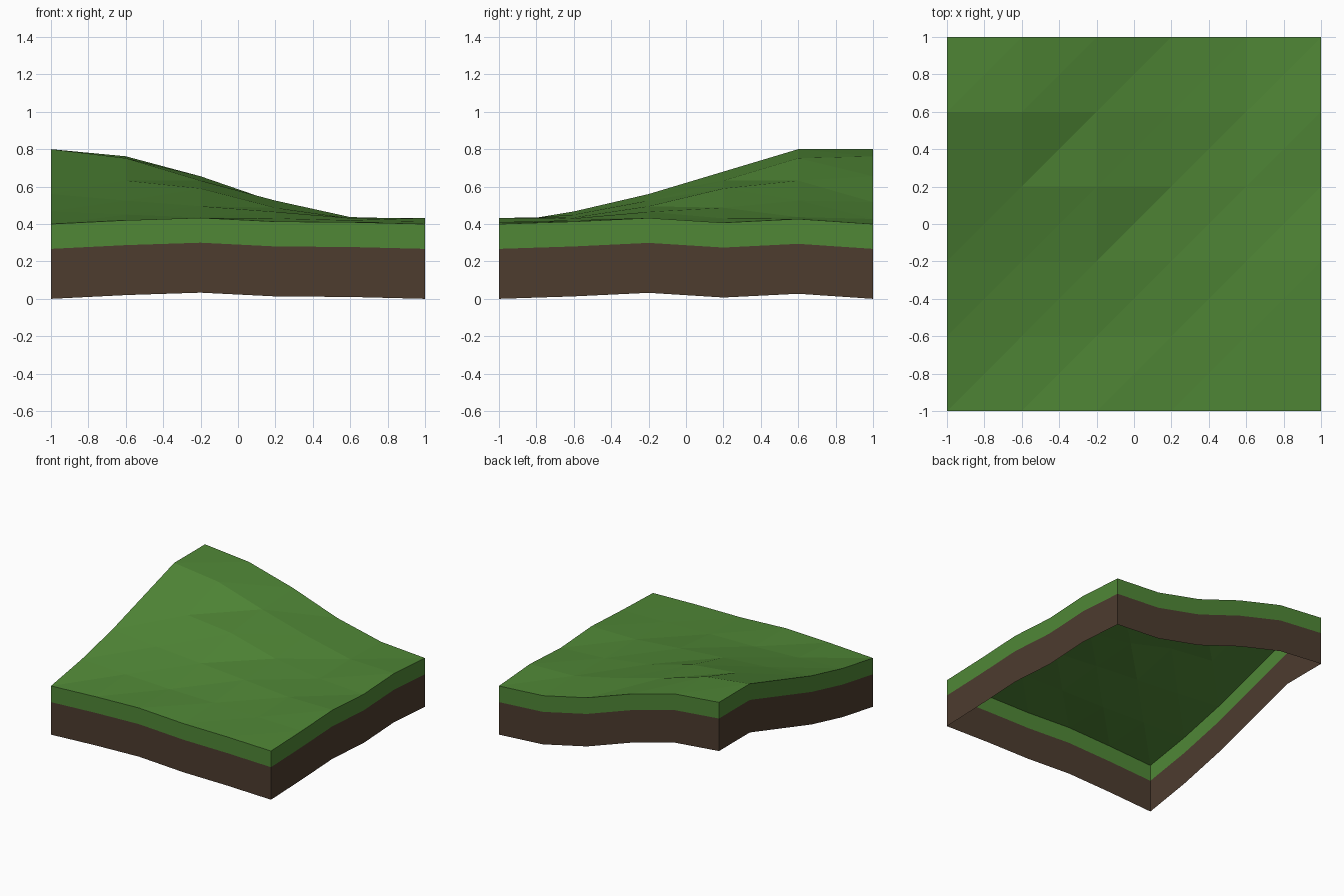
import bpy, bmesh

if "Cube" in bpy.data.objects:
    bpy.data.objects.remove(bpy.data.objects["Cube"])

# Heights of the terrain grid: rows run front to back, columns left to right
HEIGHTS = [
    [0.40, 0.42, 0.433, 0.413, 0.41, 0.40],
    [0.467, 0.45, 0.435, 0.43, 0.42, 0.413],
    [0.56, 0.525, 0.495, 0.465, 0.432, 0.432],
    [0.68, 0.632, 0.59, 0.487, 0.43, 0.407],
    [0.80, 0.752, 0.632, 0.525, 0.437, 0.427],
    [0.80, 0.762, 0.655, 0.517, 0.427, 0.40],
]
N = 6
GRASS_DEPTH, TOTAL_DEPTH = 0.133, 0.40


def material(name, color):
    mat = bpy.data.materials.new(name)
    mat.diffuse_color = (*color, 1)
    mat.use_nodes = True
    mat.node_tree.nodes["Principled BSDF"].inputs["Base Color"].default_value = mat.diffuse_color
    return mat


def make_object(name, bm, mat):
    mesh = bpy.data.meshes.new(name)
    bm.to_mesh(mesh)
    bm.free()
    mesh.materials.append(mat)
    bpy.context.collection.objects.link(bpy.data.objects.new(name, mesh))


def point(i, j, drop=0.0):
    return (-1 + 0.4 * i, -1 + 0.4 * j, HEIGHTS[j][i] - drop)


# Border loop, counter-clockwise from the front left corner
m = N - 1
border = ([(i, 0) for i in range(m)] + [(m, j) for j in range(m)]
          + [(m - i, m) for i in range(m)] + [(0, m - j) for j in range(m)])


def add_skirt(bm, top, bottom):
    """Wall following the border, between two depths below the surface."""
    hi = [bm.verts.new(point(i, j, top)) for i, j in border]
    lo = [bm.verts.new(point(i, j, bottom)) for i, j in border]
    for k in range(len(border)):
        n = (k + 1) % len(border)
        bm.faces.new((lo[k], lo[n], hi[n], hi[k]))


green = material("grass green", (0.080, 0.242, 0.037))
brown = material("soil brown", (0.074, 0.045, 0.028))

# Grass: triangulated surface plus its edge band
bm = bmesh.new()
grid = [[bm.verts.new(point(i, j)) for i in range(N)] for j in range(N)]
for j in range(m):
    for i in range(m):
        a, b = grid[j][i], grid[j][i + 1]
        c, d = grid[j + 1][i + 1], grid[j + 1][i]
        bm.faces.new((a, b, c))
        bm.faces.new((a, c, d))
add_skirt(bm, 0.0, GRASS_DEPTH)
bmesh.ops.remove_doubles(bm, verts=bm.verts, dist=1e-4)
make_object("grass_surface", bm, green)

# Soil: open-bottomed band below the grass
bm = bmesh.new()
add_skirt(bm, GRASS_DEPTH, TOTAL_DEPTH)
make_object("soil_band", bm, brown)
